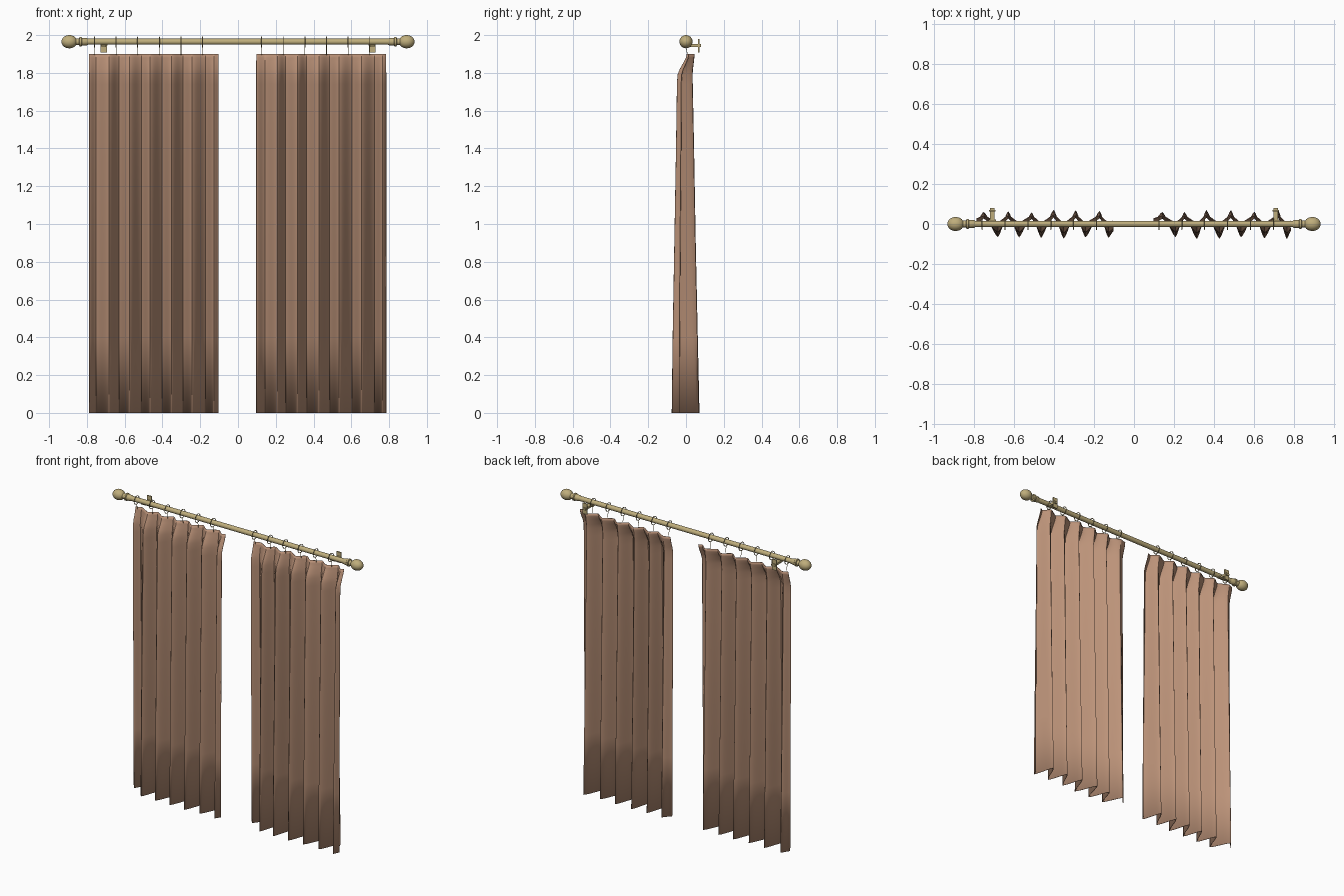
import bpy, bmesh, math, random
from mathutils import Matrix, Vector

if "Cube" in bpy.data.objects:
    bpy.data.objects.remove(bpy.data.objects["Cube"])

random.seed(4)
ROD_Z = 1.965


def material(name, rgb):
    m = bpy.data.materials.new(name)
    m.diffuse_color = (*rgb, 1)
    m.use_nodes = True
    m.node_tree.nodes["Principled BSDF"].inputs["Base Color"].default_value = m.diffuse_color
    return m


FABRIC = material("tan fabric", (0.50, 0.29, 0.19))
BRASS = material("pale brass", (0.52, 0.42, 0.20))


def finish(name, bm, mat, angle=40):
    bmesh.ops.recalc_face_normals(bm, faces=bm.faces)
    me = bpy.data.meshes.new(name)
    bm.to_mesh(me)
    bm.free()
    me.materials.append(mat)
    ob = bpy.data.objects.new(name, me)
    bpy.context.collection.objects.link(ob)
    bpy.ops.object.select_all(action='DESELECT')
    ob.select_set(True)
    bpy.context.view_layer.objects.active = ob
    bpy.ops.object.shade_smooth_by_angle(angle=math.radians(angle))
    return ob


def lathe_x(name, profile, mat, segs=24):
    """Turn (x, radius) points around the rod axis."""
    bm = bmesh.new()
    vs = [bm.verts.new((x, 0, ROD_Z + r)) for x, r in profile]
    edges = [bm.edges.new(p) for p in zip(vs, vs[1:])]
    bmesh.ops.spin(bm, geom=vs + edges, cent=(0, 0, ROD_Z), axis=(1, 0, 0),
                   angle=math.tau, steps=segs, use_merge=True)
    bmesh.ops.remove_doubles(bm, verts=bm.verts, dist=1e-5)
    return finish(name, bm, mat)


def tube(bm, a, b, r, segs=8):
    a, b = Vector(a), Vector(b)
    d = b - a
    m = Matrix.Translation((a + b) / 2) @ d.to_track_quat('Z', 'Y').to_matrix().to_4x4()
    bmesh.ops.create_cone(bm, cap_ends=True, segments=segs, radius1=r, radius2=r,
                          depth=d.length, matrix=m)


def box(bm, centre, size):
    bmesh.ops.create_cube(bm, size=1, matrix=Matrix.Translation(centre) @ Matrix.Diagonal((*size, 1)))


# Rod
lathe_x("rod", [(-0.82, 0), (-0.82, 0.016), (0.82, 0.016), (0.82, 0)], BRASS)

# Finials: flared collar, neck and egg-shaped knob
for s, side in ((-1, "left"), (1, "right")):
    prof = [(0.795, 0.016), (0.80, 0.019), (0.825, 0.021), (0.829, 0.025), (0.838, 0.025),
            (0.841, 0.018), (0.857, 0.018)]
    for i in range(1, 13):
        t = math.radians(148) * (1 - i / 12)
        prof.append((0.893 + 0.042 * math.cos(t), 0.035 * math.sin(t) if i < 12 else 0))
    lathe_x(side + "_finial", [(s * x, r) for x, r in prof], BRASS)

    # Wall bracket: arm, wall plate and cradle under the rod
    x = s * 0.71
    bm = bmesh.new()
    box(bm, (x, 0.044, 1.945), (0.024, 0.070, 0.014))
    box(bm, (x, 0.067, 1.944), (0.034, 0.007, 0.072))
    box(bm, (x, 0.010, 1.948), (0.036, 0.024, 0.008))
    finish(side + "_bracket", bm, BRASS)


def curtain_ring(x):
    bm = bmesh.new()
    R, r, n, k = 0.0275, 0.0025, 24, 8
    rows = []
    for i in range(n):
        a = math.tau * i / n
        row = []
        for j in range(k):
            b = math.tau * j / k
            q = R + r * math.cos(b)
            row.append(bm.verts.new((x + r * math.sin(b), q * math.cos(a), 1.963 + q * math.sin(a))))
        rows.append(row)
    for i in range(n):
        for j in range(k):
            bm.faces.new((rows[i][j], rows[(i + 1) % n][j],
                          rows[(i + 1) % n][(j + 1) % k], rows[i][(j + 1) % k]))
    # Hook down to the curtain heading
    tube(bm, (x, 0, 1.936), (x, 0.008, 1.895), 0.0016)
    finish("curtain_ring", bm, BRASS)


for start in (-0.76, 0.125):
    for i in range(6):
        curtain_ring(start + 0.1145 * i)

# Height, pleat centre and pleat depth for each row of the drape
ROWS = [(0.0, -0.002, 0.073), (0.4, -0.004, 0.066), (0.9, -0.005, 0.056),
        (1.4, -0.005, 0.047), (1.74, -0.006, 0.041), (1.79, -0.005, 0.039),
        (1.82, 0.002, 0.034), (1.86, 0.016, 0.025), (1.88, 0.022, 0.021), (1.90, 0.025, 0.020)]


def curtain(name, x0, x1, back, front):
    """Hang a sheet whose pleats run between back and front fold lines."""
    knots = [(x0, 0.15)]
    for b, f in zip(back, front):
        knots += [(b, random.uniform(0.8, 1.0)), (f, -random.uniform(0.85, 1.0))]
    knots.append((x1, -0.45))
    section = []
    steps = 8
    for (xa, ya), (xb, yb) in zip(knots, knots[1:]):
        for i in range(steps):
            t = i / steps
            e = 0.6 * t + 0.4 * (0.5 - 0.5 * math.cos(math.pi * t))
            section.append((xa + (xb - xa) * t, ya + (yb - ya) * e))
    section.append(knots[-1])
    bm = bmesh.new()
    grid = [[bm.verts.new((x, c + d * y, z)) for x, y in section] for z, c, d in ROWS]
    for lo, hi in zip(grid, grid[1:]):
        for i in range(len(section) - 1):
            bm.faces.new((lo[i], lo[i + 1], hi[i + 1], hi[i]))
    ob = finish(name, bm, FABRIC, 35)
    mod = ob.modifiers.new("cloth thickness", 'SOLIDIFY')
    mod.thickness = 0.003
    mod.offset = 0


curtain("left_curtain", -0.788, -0.104,
        (-0.752, -0.630, -0.512, -0.402, -0.292, -0.172),
        (-0.682, -0.575, -0.465, -0.352, -0.243, -0.128))
curtain("right_curtain", 0.097, 0.784,
        (0.142, 0.252, 0.362, 0.485, 0.603, 0.722),
        (0.208, 0.315, 0.428, 0.536, 0.653, 0.765))
